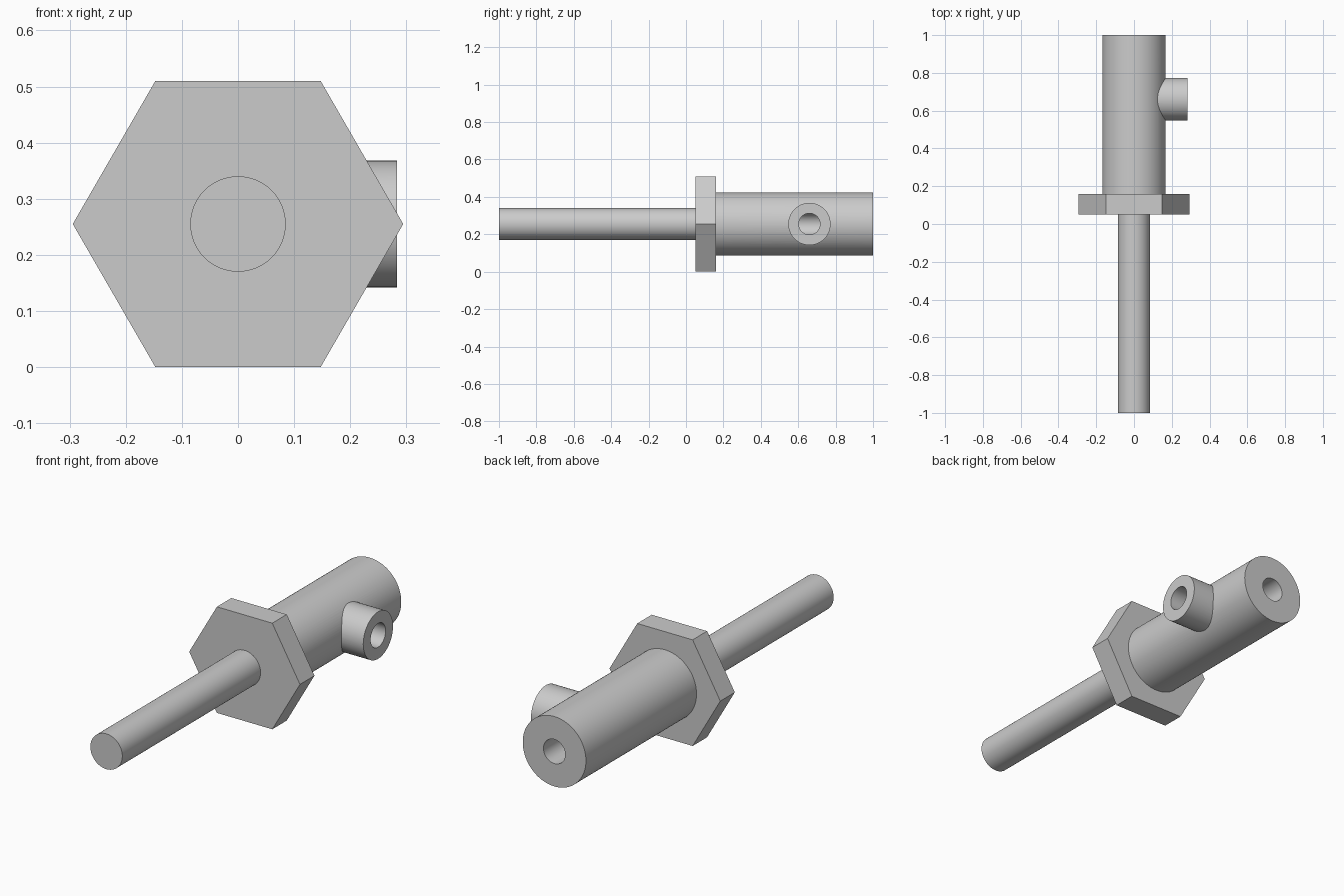
import bpy
from math import pi, radians
from mathutils import Vector

if "Cube" in bpy.data.objects:
    bpy.data.objects.remove(bpy.data.objects["Cube"], do_unlink=True)

AXIS_Z = 0.255
PORT_Y = 0.66
BORE = 0.058

grey = bpy.data.materials.new("plain grey")
grey.use_nodes = True
colour = (0.6, 0.6, 0.6, 1)
grey.diffuse_color = colour
grey.node_tree.nodes["Principled BSDF"].inputs["Base Color"].default_value = colour


def rod(name, radius, start, end, sides=96):
    """Cylinder or prism between two points."""
    a, b = Vector(start), Vector(end)
    turn = (pi / 2, 0, 0) if abs((b - a).y) > 0.001 else (0, pi / 2, 0)
    # a corner of every prism points along x
    bpy.ops.mesh.primitive_cylinder_add(vertices=sides, radius=radius,
                                        depth=(b - a).length, location=(a + b) / 2)
    ob = bpy.context.object
    ob.name = name
    if sides == 6:
        ob.rotation_euler = (0, 0, pi / 6)
        bpy.ops.object.transform_apply(location=False, rotation=True, scale=False)
    ob.rotation_euler = turn
    bpy.ops.object.transform_apply(location=False, rotation=True, scale=False)
    ob.data.materials.append(grey)
    return ob


def along_y(name, radius, y0, y1, sides=96):
    return rod(name, radius, (0, y0, AXIS_Z), (0, y1, AXIS_Z), sides)


def along_x(name, radius, x0, x1):
    return rod(name, radius, (x0, PORT_Y, AXIS_Z), (x1, PORT_Y, AXIS_Z))


def combine(target, tool, operation):
    """Apply a boolean and drop the tool object."""
    bpy.context.view_layer.objects.active = target
    mod = target.modifiers.new("combine", "BOOLEAN")
    mod.operation = operation
    mod.solver = "EXACT"
    mod.object = tool
    bpy.ops.object.modifier_apply(modifier=mod.name)
    bpy.data.objects.remove(tool, do_unlink=True)


# Main parts
stem = along_y("stem", 0.085, -1, 0.08)
flange = along_y("hex_flange", 0.2945, 0.05, 0.16, 6)
body = along_y("body_with_side_port", 0.168, 0.13, 1)

# Side port on the left, then the two meeting bores
combine(body, along_x("side_port", 0.113, 0.02, 0.283), "UNION")
combine(body, along_y("main_bore", BORE, 0.5, 1.1), "DIFFERENCE")
combine(body, along_x("port_bore", BORE - 0.001, 0, 0.4), "DIFFERENCE")

# Smooth round walls, crisp rims
for ob in (stem, flange, body):
    bpy.ops.object.select_all(action="DESELECT")
    ob.select_set(True)
    bpy.context.view_layer.objects.active = ob
    bpy.ops.object.shade_smooth_by_angle(angle=radians(25))
